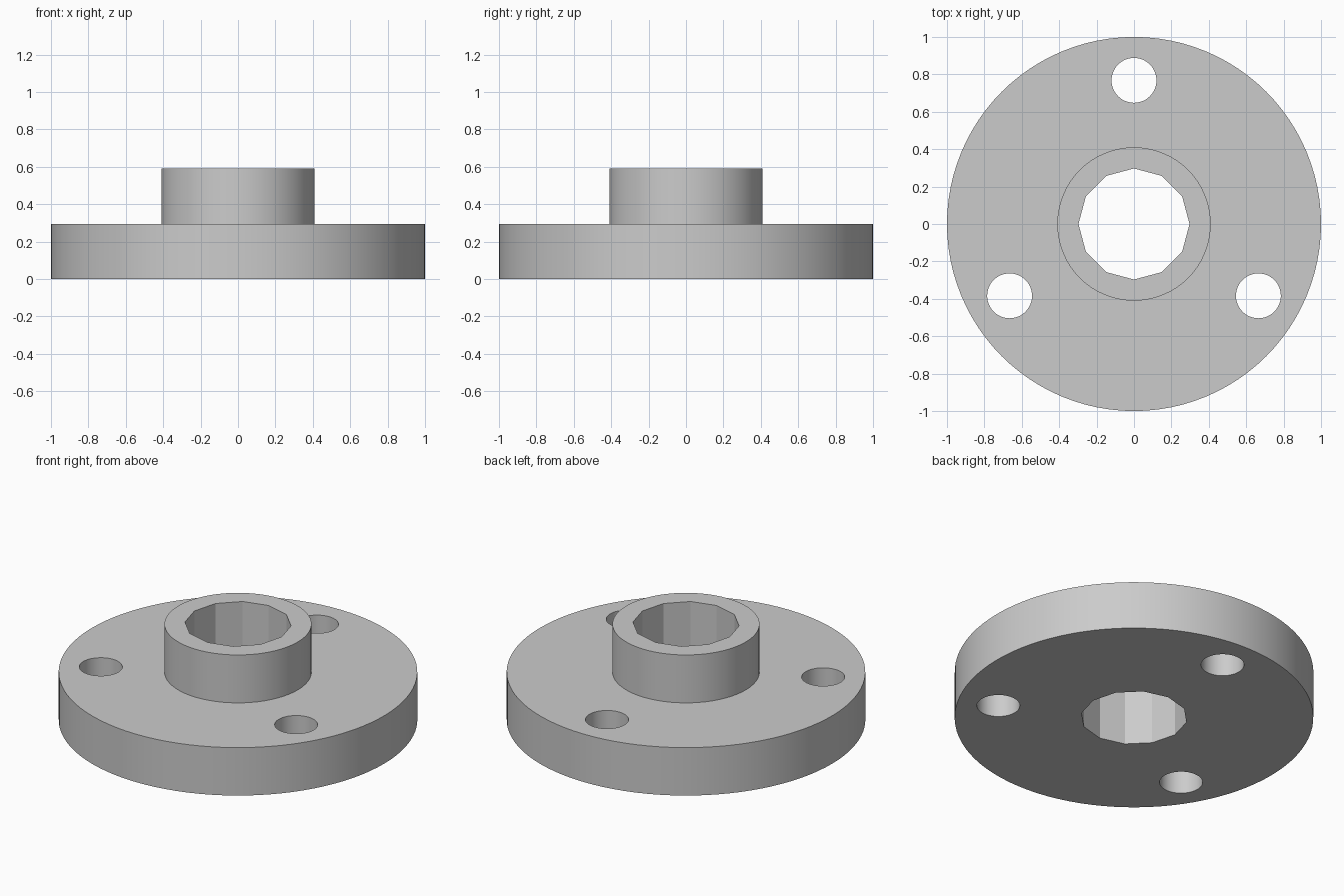
import bpy
from math import radians, sin, cos

cube = bpy.data.objects.get("Cube")
if cube:
    bpy.data.objects.remove(cube, do_unlink=True)

FLANGE_H, TOTAL_H = 0.295, 0.59
BOLT_CIRCLE, BOLT_R = 0.768, 0.12

grey = bpy.data.materials.new("plain grey")
grey.use_nodes = True
colour = (0.6, 0.6, 0.6, 1)
grey.diffuse_color = colour
grey.node_tree.nodes["Principled BSDF"].inputs["Base Color"].default_value = colour


def cylinder(name, radius, z0, z1, sides, x=0, y=0):
    bpy.ops.mesh.primitive_cylinder_add(
        vertices=sides, radius=radius, depth=z1 - z0, location=(x, y, (z0 + z1) / 2))
    obj = bpy.context.object
    obj.name = name
    obj.data.materials.append(grey)
    return obj


def combine(target, tool, operation):
    """Apply a boolean to the target and discard the tool."""
    mod = target.modifiers.new(operation.title(), 'BOOLEAN')
    mod.operation, mod.solver, mod.object = operation, 'EXACT', tool
    bpy.context.view_layer.objects.active = target
    bpy.ops.object.modifier_apply(modifier=mod.name)
    bpy.data.objects.remove(tool, do_unlink=True)


# Round flange with a raised hub
flange = cylinder("hub_flange", 1, 0, FLANGE_H, 96)
combine(flange, cylinder("hub", 0.41, FLANGE_H / 2, TOTAL_H, 64), 'UNION')

# Twelve-sided centre bore
combine(flange, cylinder("bore_cutter", 0.297, -0.1, TOTAL_H + 0.1, 12), 'DIFFERENCE')

# Three bolt holes, one towards the back
for i in range(3):
    a = radians(90 + 120 * i)
    hole = cylinder("bolt_hole_cutter", BOLT_R, -0.1, FLANGE_H + 0.1, 48,
                    BOLT_CIRCLE * cos(a), BOLT_CIRCLE * sin(a))
    combine(flange, hole, 'DIFFERENCE')

# Smooth round walls, keep the bore facets and rims crisp
bpy.ops.object.select_all(action='DESELECT')
flange.select_set(True)
bpy.context.view_layer.objects.active = flange
bpy.ops.object.shade_smooth_by_angle(angle=radians(20))
